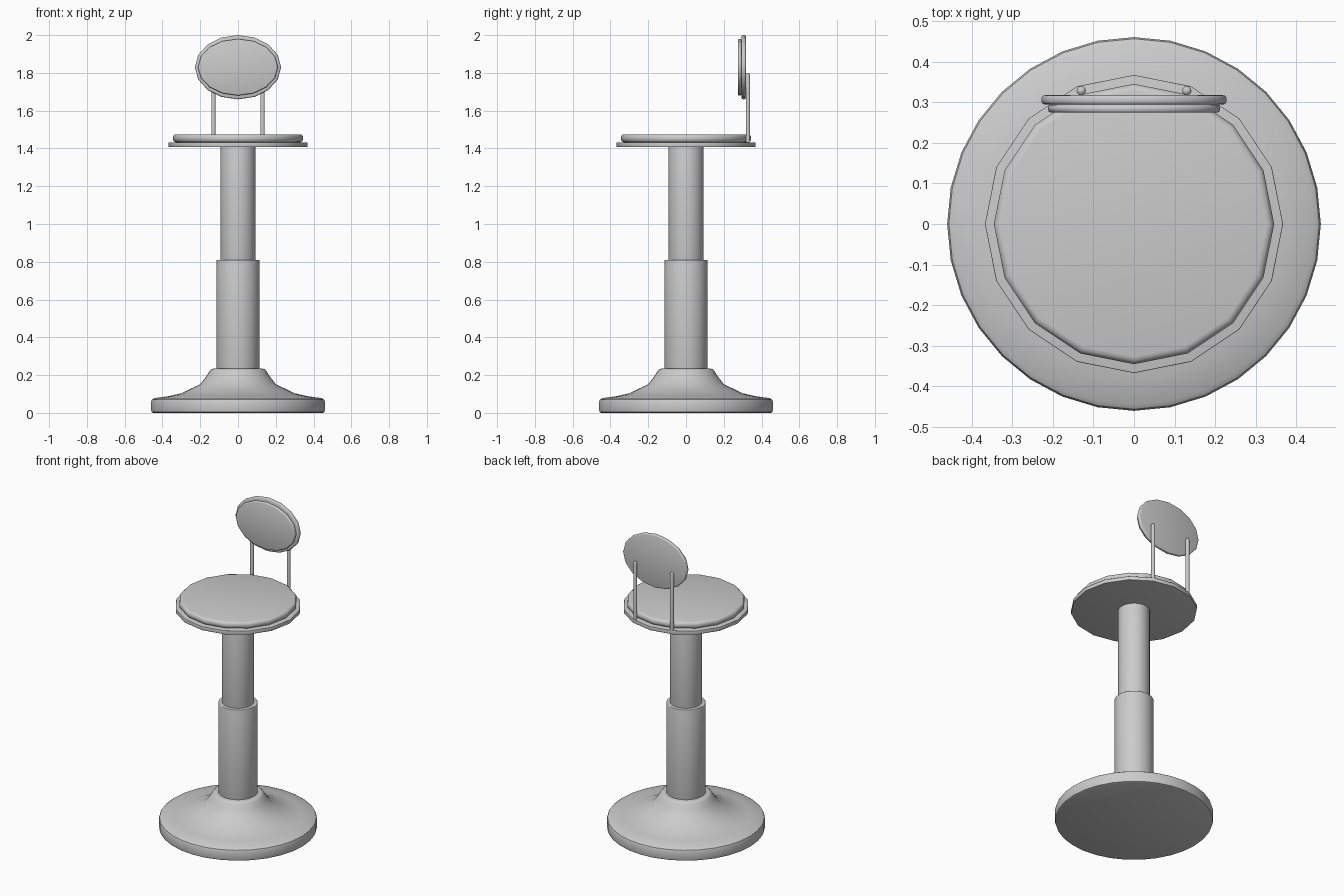
import bpy, bmesh
from math import cos, sin, pi, radians
from mathutils import Matrix

if "Cube" in bpy.data.objects:
    bpy.data.objects.remove(bpy.data.objects["Cube"])


def lathe(name, profile, sides, matrix=Matrix()):
    """Revolve (radius, height) points around z, cap both ends, then place."""
    bm = bmesh.new()
    rings = [[bm.verts.new((r * cos(2 * pi * i / sides), r * sin(2 * pi * i / sides), z))
              for i in range(sides)] for r, z in profile]
    for a, b in zip(rings, rings[1:]):
        for i in range(sides):
            j = (i + 1) % sides
            bm.faces.new((a[i], a[j], b[j], b[i]))
    bm.faces.new(rings[0][::-1])
    bm.faces.new(rings[-1])
    bm.transform(matrix)
    bmesh.ops.recalc_face_normals(bm, faces=bm.faces)
    mesh = bpy.data.meshes.new(name)
    bm.to_mesh(mesh)
    bm.free()
    ob = bpy.data.objects.new(name, mesh)
    bpy.context.collection.objects.link(ob)
    bpy.ops.object.select_all(action='DESELECT')
    ob.select_set(True)
    bpy.context.view_layer.objects.active = ob
    bpy.ops.object.shade_smooth_by_angle(angle=radians(35))
    return ob


def disc(r, z0, z1, bevel, top_only=False):
    """Profile of a disc with rounded rims."""
    arc = [(r - bevel + bevel * cos(a), bevel * sin(a))
           for a in (0, pi / 6, pi / 3, pi / 2)]
    top = [(x, z1 - bevel + h) for x, h in arc]
    bottom = [(r, z0)] if top_only else [(x, z0 + bevel - h) for x, h in reversed(arc)]
    return bottom + top


# Flared floor base
lathe("base", [(0.447, 0), (0.457, 0.004), (0.46, 0.014), (0.46, 0.058), (0.456, 0.07),
               (0.444, 0.078), (0.37, 0.088), (0.30, 0.104), (0.20, 0.152),
               (0.167, 0.195), (0.15, 0.222), (0.142, 0.231), (0.13, 0.234)], 32)

# Telescopic column
lathe("lower_column", disc(0.114, 0.20, 0.81, 0.004), 32)
lathe("upper_column", disc(0.0925, 0.75, 1.41, 0.001), 32)

# Seat plate and cushion
lathe("seat_plate", disc(0.367, 1.408, 1.432, 0.002), 16)
lathe("seat_cushion", disc(0.345, 1.432, 1.475, 0.018), 16)

# Oval backrest: shell and front pad, facing -y
def oval(y, rx, rz):
    return (Matrix.Translation((0, y, 1.83)) @ Matrix.Rotation(pi / 2, 4, 'X')
            @ Matrix.Diagonal((1, rz / rx, 1, 1)))

lathe("backrest_shell", disc(0.228, 0, 0.023, 0.009), 16, oval(0.317, 0.228, 0.17))
lathe("backrest_pad", disc(0.212, 0, 0.020, 0.009), 16, oval(0.294, 0.212, 0.15))

# Support rods with rounded tips
for side, x in (("left", -0.13), ("right", 0.13)):
    lathe(side + "_back_rod", disc(0.0115, 1.42, 1.80, 0.0105, True), 12,
          Matrix.Translation((x, 0.328, 0)))
